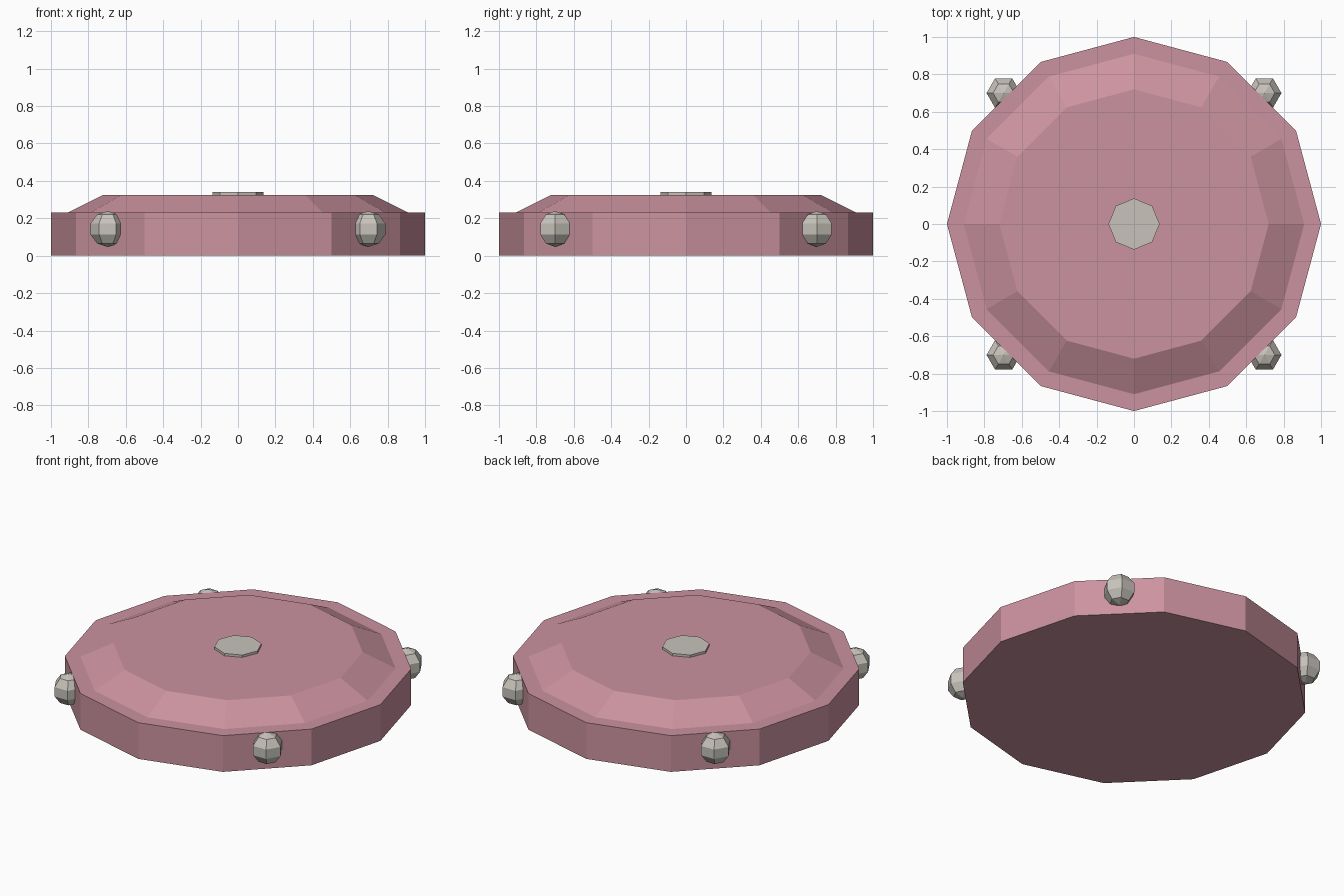
import bpy
from math import pi, radians

old = bpy.data.objects.get("Cube")
if old:
    bpy.data.objects.remove(old, do_unlink=True)


def material(name, colour):
    mat = bpy.data.materials.new(name)
    mat.use_nodes = True
    mat.diffuse_color = colour
    mat.node_tree.nodes["Principled BSDF"].inputs["Base Color"].default_value = colour
    return mat


pink = material("dusty pink", (0.60, 0.29, 0.35, 1))
grey = material("warm grey", (0.58, 0.55, 0.50, 1))


def disc(name, mat, sides, r_low, r_high, z_low, z_high):
    """Flat-sided disc or frustum with a corner on the x axis."""
    bpy.ops.mesh.primitive_cone_add(
        vertices=sides, radius1=r_low, radius2=r_high, depth=z_high - z_low,
        location=(0, 0, (z_low + z_high) / 2))
    ob = bpy.context.object
    ob.name = name
    ob.data.materials.append(mat)
    return ob


# Body: straight rim, sloped lid and centre button
disc("rim", pink, 12, 1.0, 1.0, 0, 0.23)
disc("lid", pink, 12, 0.91, 0.72, 0.23, 0.325)
disc("centre_button", grey, 8, 0.137, 0.137, 0.325, 0.34)

# Four faceted studs around the rim
for side_x, x_name in ((1, "left"), (-1, "right")):
    for side_y, y_name in ((-1, "front"), (1, "back")):
        bpy.ops.mesh.primitive_uv_sphere_add(
            segments=6, ring_count=5, radius=0.096,
            location=(side_x * 0.697, side_y * 0.70, 0.143),
            rotation=(0, 0, radians(30)))
        stud = bpy.context.object
        stud.name = f"{y_name}_{x_name}_stud"
        stud.data.materials.append(grey)
